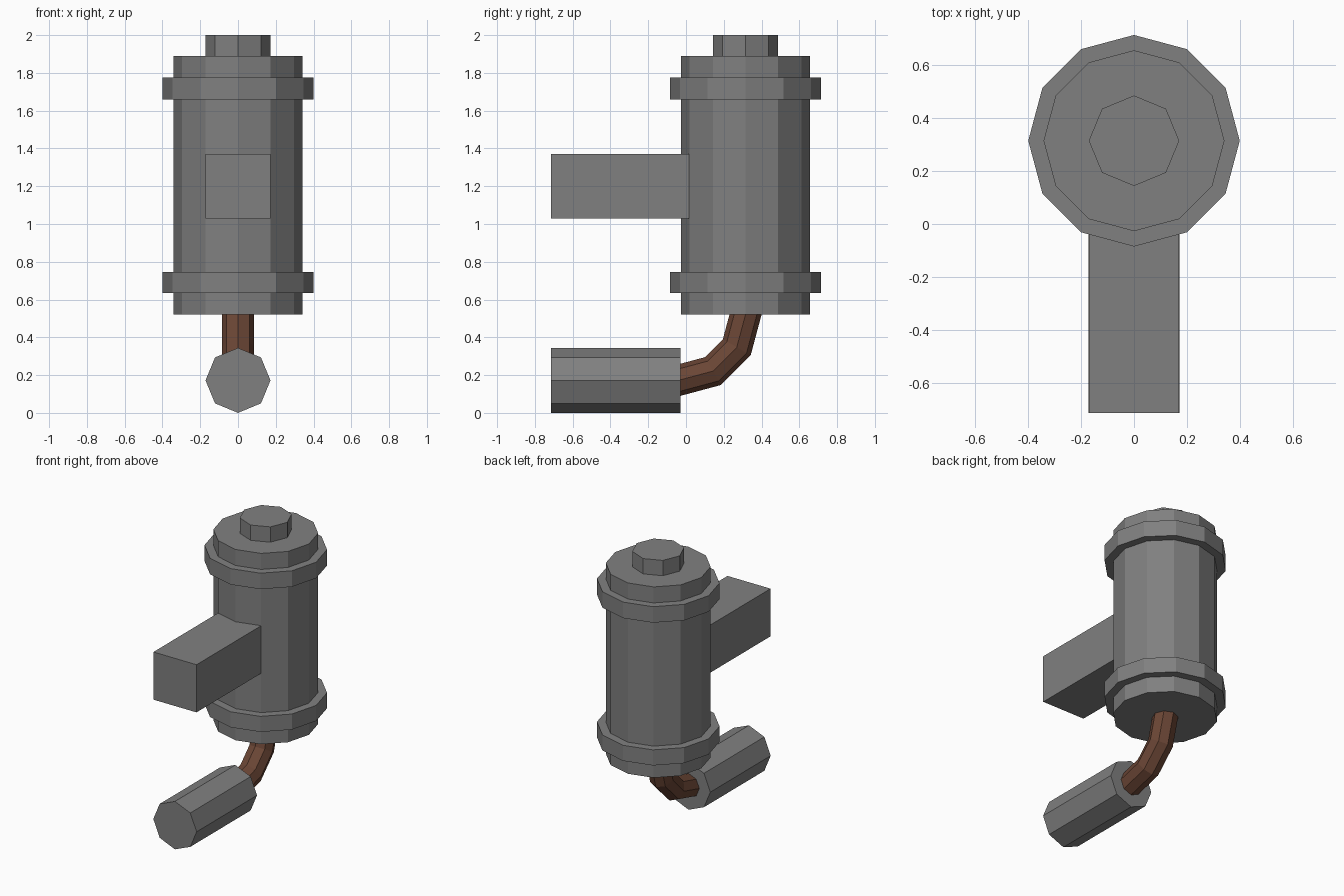
import bpy, bmesh, math
from mathutils import Vector, Matrix

if "Cube" in bpy.data.objects:
    bpy.data.objects.remove(bpy.data.objects["Cube"])


def material(name, rgb):
    m = bpy.data.materials.new(name)
    m.diffuse_color = (*rgb, 1)
    m.use_nodes = True
    m.node_tree.nodes["Principled BSDF"].inputs["Base Color"].default_value = m.diffuse_color
    return m


GREY = material("metal grey", (0.216, 0.216, 0.216))
BROWN = material("copper brown", (0.147, 0.061, 0.036))
CY = 0.315  # y of the canister axis


def finish(name, bm, mat):
    bmesh.ops.recalc_face_normals(bm, faces=bm.faces[:])
    me = bpy.data.meshes.new(name)
    bm.to_mesh(me)
    bm.free()
    me.materials.append(mat)
    ob = bpy.data.objects.new(name, me)
    bpy.context.collection.objects.link(ob)
    return ob


def loft(name, rings, mat):
    """Skin a list of equal vertex rings and cap both ends."""
    bm = bmesh.new()
    rows = [[bm.verts.new(p) for p in r] for r in rings]
    n = len(rows[0])
    for a, b in zip(rows, rows[1:]):
        for i in range(n):
            j = (i + 1) % n
            bm.faces.new((a[i], a[j], b[j], b[i]))
    bm.faces.new(rows[0][::-1])
    bm.faces.new(rows[-1])
    return finish(name, bm, mat)


def ring(center, u, v, r, n):
    c, u, v = Vector(center), Vector(u), Vector(v)
    return [c + r * (u * math.cos(t) + v * math.sin(t))
            for t in (2 * math.pi * i / n for i in range(n))]


def upright(name, r, z0, z1, n):
    X, Y = (1, 0, 0), (0, 1, 0)
    return loft(name, [ring((0, CY, z), X, Y, r, n) for z in (z0, z1)], GREY)


# Canister, bands and top cap
upright("canister_body", 0.342, 0.52, 1.89, 12)
upright("lower_band", 0.4, 0.635, 0.747, 12)
upright("upper_band", 0.4, 1.66, 1.775, 12)
upright("top_cap", 0.171, 1.88, 2.0, 8)

# Square side arm
bm = bmesh.new()
bmesh.ops.create_cube(bm, size=1, matrix=Matrix.Translation((0, -0.35, 1.2))
                      @ Matrix.Diagonal((0.342, 0.73, 0.342, 1)))
finish("side_arm", bm, GREY)

# Horizontal round fitting
loft("lower_fitting", [ring((0, y, 0.172), (1, 0, 0), (0, 0, 1), 0.172, 8)
                       for y in (-0.715, -0.03)], GREY)

# Bent pipe: quarter arc in three segments
rings = []
for k in range(4):
    a = math.radians(30 * k)
    out = Vector((0, math.sin(a), -math.cos(a)))
    rings.append(ring(Vector((0, -0.03, 0.52)) + out * 0.345, (1, 0, 0), out, 0.085, 8))
loft("bent_pipe", rings, BROWN)
